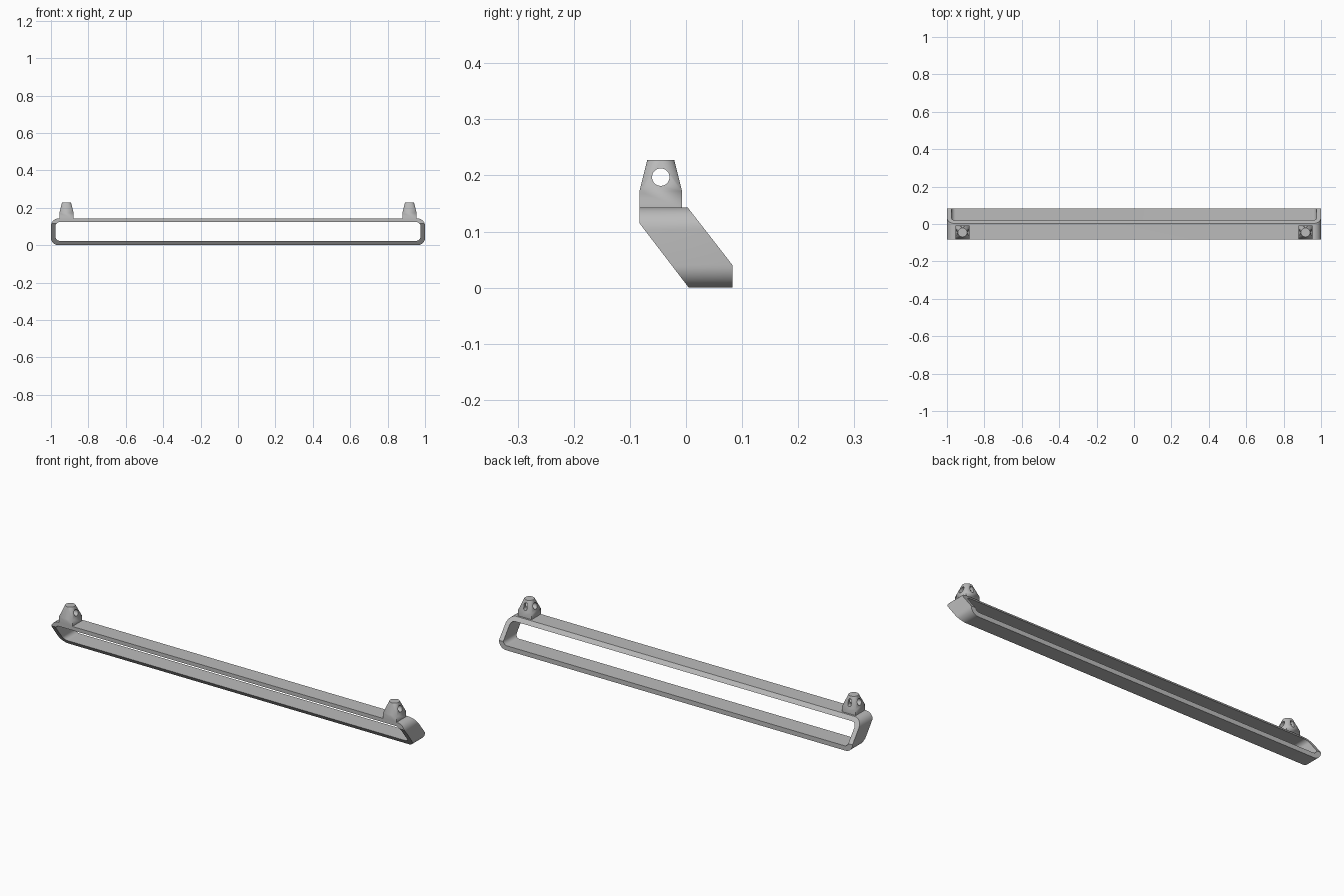
import bpy, bmesh, math

cube = bpy.data.objects.get("Cube")
if cube:
    bpy.data.objects.remove(cube, do_unlink=True)

grey = bpy.data.materials.new("satin grey")
grey.use_nodes = True
colour = (0.5, 0.5, 0.5, 1)
grey.diffuse_color = colour
grey.node_tree.nodes["Principled BSDF"].inputs["Base Color"].default_value = colour


def add_object(name, bm):
    bmesh.ops.recalc_face_normals(bm, faces=bm.faces)
    mesh = bpy.data.meshes.new(name)
    bm.to_mesh(mesh)
    bm.free()
    mesh.materials.append(grey)
    ob = bpy.data.objects.new(name, mesh)
    bpy.context.collection.objects.link(ob)
    return ob


def prism(name, points, start, depth):
    """Extrude a closed outline of 3D points along a direction."""
    bm = bmesh.new()
    face = bm.faces.new([bm.verts.new(p) for p in points])
    new = bmesh.ops.extrude_face_region(bm, geom=[face])["geom"]
    verts = [v for v in new if isinstance(v, bmesh.types.BMVert)]
    bmesh.ops.translate(bm, verts=verts, vec=depth)
    bmesh.ops.translate(bm, verts=bm.verts, vec=start)
    return add_object(name, bm)


def rounded(half_w, half_h, r, steps=12):
    """Outline of a rounded rectangle centred on the origin."""
    pts = []
    for q, (sx, sy) in enumerate([(1, 1), (-1, 1), (-1, -1), (1, -1)]):
        for i in range(steps + 1):
            a = math.pi / 2 * (q + i / steps)
            pts.append((sx * (half_w - r) + r * math.cos(a),
                        sy * (half_h - r) + r * math.sin(a)))
    return pts


def boolean(ob, cutter, operation):
    cutter.hide_render = True
    cutter.hide_viewport = True
    mod = ob.modifiers.new(operation.lower(), 'BOOLEAN')
    mod.operation = operation
    mod.solver = 'EXACT'
    mod.object = cutter


def finish(ob):
    """Apply the cuts, remove the cutters and shade with sharp edges kept."""
    bpy.ops.object.select_all(action='DESELECT')
    ob.select_set(True)
    bpy.context.view_layer.objects.active = ob
    cutters = [m.object for m in ob.modifiers]
    for mod in list(ob.modifiers):
        bpy.ops.object.modifier_apply(modifier=mod.name)
    for c in cutters:
        bpy.data.objects.remove(c, do_unlink=True)
    bpy.ops.object.shade_smooth_by_angle(angle=math.radians(25))


# Slanted frame: side profile, trimmed to a rounded outline and hollowed
MID = 0.0715
side = [(-0.083, 0.115), (-0.083, 0.143), (0.003, 0.143),
        (0.083, 0.04), (0.083, 0), (0.005, 0)]
frame = prism("frame", [(0, y, z) for y, z in side], (-1.1, 0, 0), (2.2, 0, 0))
outer = prism("outer_trim", [(x, 0, z) for x, z in rounded(1, MID, 0.04)],
              (0, -0.2, MID), (0, 0.4, 0))
inner = prism("inner_cut", [(x, 0, z) for x, z in rounded(0.976, 0.05, 0.022)],
              (0, -0.2, MID + 0.002), (0, 0.4, 0))
boolean(frame, outer, 'INTERSECT')
boolean(frame, inner, 'DIFFERENCE')
finish(frame)

# Mounting lugs: square foot blending into a round top, with cross holes
LUG_Y, HOLE_Z, HALF = -0.045, 0.197, 0.038
for name, x in (("left_lug", 0.917), ("right_lug", -0.917)):
    bm = bmesh.new()
    for z in (0.141, 0.172):
        for sx in (-1, 1):
            for sy in (-1, 1):
                bm.verts.new((x + sx * HALF, LUG_Y + sy * HALF, z))
    for i in range(48):
        a = math.tau * i / 48
        bm.verts.new((x + 0.024 * math.cos(a), LUG_Y + 0.024 * math.sin(a), 0.228))
    bmesh.ops.convex_hull(bm, input=bm.verts)
    bmesh.ops.dissolve_limit(bm, angle_limit=0.01, verts=bm.verts, edges=bm.edges)
    lug = add_object(name, bm)
    # Round hole right through from side to side
    hole = prism("hole_cut", [(0, y, z) for y, z in rounded(0.0155, 0.0155, 0.0154)],
                 (x - 0.1, LUG_Y, HOLE_Z), (0.2, 0, 0))
    # Upright slot in the back, opening into the hole
    slot = prism("slot_cut", [(u, 0, z) for u, z in rounded(0.009, 0.018, 0.0089)],
                 (x, LUG_Y, HOLE_Z), (0, 0.1, 0))
    boolean(lug, hole, 'DIFFERENCE')
    boolean(lug, slot, 'DIFFERENCE')
    finish(lug)
